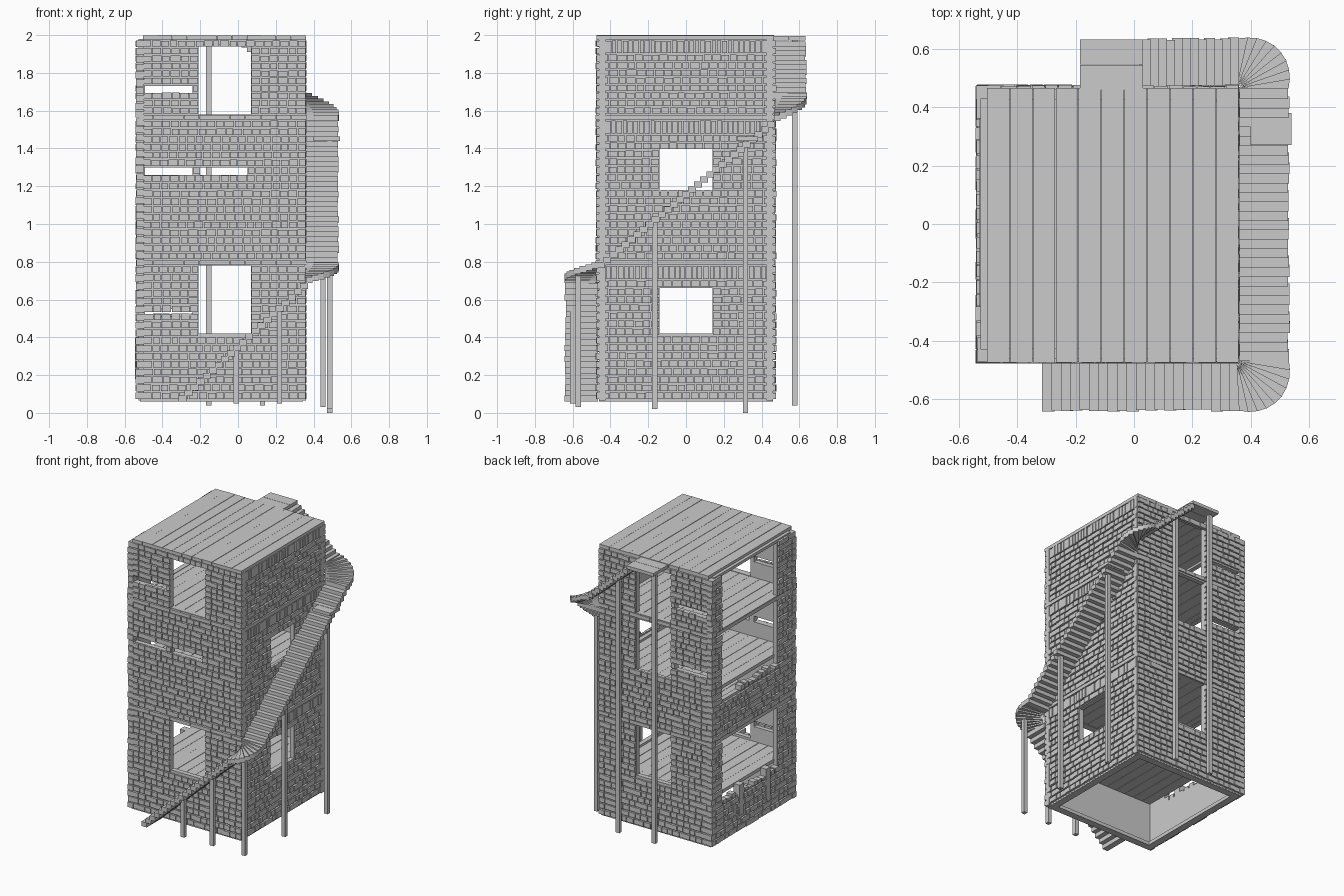
import bpy, bmesh, math, random

if "Cube" in bpy.data.objects:
    bpy.data.objects.remove(bpy.data.objects["Cube"])
random.seed(4)

X0, X1, Y0, Y1 = -0.54, 0.36, -0.475, 0.475
OUT = 0.018          # brick thickness
BACK = 0.03          # backing panel thickness


def finish(bm, name):
    bmesh.ops.recalc_face_normals(bm, faces=bm.faces)
    me = bpy.data.meshes.new(name)
    bm.to_mesh(me)
    bm.free()
    ob = bpy.data.objects.new(name, me)
    bpy.context.collection.objects.link(ob)
    return ob


def prism(bm, pts, z0, z1):
    lo = [bm.verts.new((x, y, z0)) for x, y in pts]
    hi = [bm.verts.new((x, y, z1)) for x, y in pts]
    bm.faces.new(lo)
    bm.faces.new(hi)
    n = len(pts)
    for i in range(n):
        j = (i + 1) % n
        bm.faces.new((lo[i], lo[j], hi[j], hi[i]))


def box(bm, x0, x1, y0, y1, z0, z1):
    prism(bm, [(x0, y0), (x1, y0), (x1, y1), (x0, y1)], z0, z1)


def spans(u0, u1, z, holes):
    """Solid intervals of a wall at height z."""
    out, at = [], u0
    for a, b, lo, hi in sorted(holes):
        if lo < z < hi:
            if a > at:
                out.append((at, a))
            at = max(at, b)
    if u1 > at:
        out.append((at, u1))
    return out


def wall_box(bm, side, u0, u1, d0, d1, z0, z1):
    """Box on a wall; d is the depth inward from the outer face."""
    if side == 'front':
        box(bm, u0, u1, Y0 + d0, Y0 + d1, z0, z1)
    elif side == 'back':
        box(bm, u0, u1, Y1 - d1, Y1 - d0, z0, z1)
    elif side == 'left':
        box(bm, X0 + d0, X0 + d1, u0, u1, z0, z1)
    else:
        box(bm, X1 - d1, X1 - d0, u0, u1, z0, z1)


STOREYS = [(0.07, 0.78), (0.81, 1.55), (1.58, 1.975)]


def wall(side, u0, u1, holes, soldier=False):
    # smooth inner panels
    bm = bmesh.new()
    zs = sorted({0.065, 1.98, *[h[2] for h in holes], *[h[3] for h in holes]})
    for lo, hi in zip(zs, zs[1:]):
        for a, b in spans(u0, u1, (lo + hi) / 2, holes):
            wall_box(bm, side, a, b, OUT - 0.004, OUT + BACK, lo, hi)
    finish(bm, side + "_wall_panels")
    # outer brick courses
    bm = bmesh.new()
    for z0, z1 in STOREYS:
        top = z1 - 0.075 if soldier else z1
        n = round((top - z0) / 0.041)
        rows = [(z0 + (top - z0) * i / n, z0 + (top - z0) * (i + 1) / n, 0.047) for i in range(n)]
        if soldier:
            rows.append((top, z1, 0.03))
        for lo, hi, w in rows:
            for a, b in spans(u0, u1, (lo + hi) / 2, holes):
                k = max(1, round((b - a) / w + random.uniform(-.5, .5)))
                cuts = [a] + [a + (b - a) * (i + random.uniform(-.12, .12)) / k for i in range(1, k)] + [b]
                for p, q in zip(cuts, cuts[1:]):
                    wall_box(bm, side, p + .002, q - .002, random.uniform(-.003, .004), OUT,
                             lo + .004, hi - random.uniform(.003, .006))
    finish(bm, side + "_wall_bricks")


# Walls with door, window and slit openings (u0, u1, z0, z1)
slits = [(-0.50, -0.24, z, z + 0.04) for z in (0.51, 1.26, 1.69)]
doors = [(-0.21, 0.07, 0.42, 0.78), (-0.21, 0.07, 1.58, 1.95)]
wall('front', -0.5, X1, slits + doors + [(-0.20, 0.05, 1.26, 1.30)])
wall('back', -0.5, X1, slits + doors + [(-0.21, 0.07, 1.17, 1.54)])
wall('right', Y0 + 0.02, Y1 - 0.02, [(-0.14, 0.14, 0.42, 0.66), (-0.14, 0.14, 1.17, 1.40)], True)
wall('left', Y0 + 0.045, Y1 - 0.045,
     [(-0.28, 0.36, 0.33, 0.78), (-0.28, 0.36, 1.07, 1.55), (-0.28, 0.36, 1.58, 1.96)])

# Corner quoins
bm = bmesh.new()
for cy in (Y0, Y1 - 0.045):
    for i in range(46):
        z = 0.07 + i * 0.0414
        j = random.uniform(-.003, .003)
        box(bm, X0 + j, X0 + 0.042, cy + j, cy + 0.045 + j, z + .003, z + .039)
finish(bm, "corner_quoins")

# Protruding bricks and broken parapet posts on the open side
bm = bmesh.new()
for y in (0.145, -0.155):
    box(bm, X0 - 0.004, X0 + 0.045, y - .025, y + .025, 0.18, 0.40)
for i in range(14):
    y = -0.28 + i * 0.049
    for z in (0.33, 1.07):
        if random.random() < .6:
            box(bm, X0, X0 + 0.045, y, y + .04, z, z + random.uniform(.015, .045))
finish(bm, "broken_parapet")

# Plank floors; the storey slabs show as bands outside
def planks(name, z0, z1, m, xa):
    bm = bmesh.new()
    n = 11
    for i in range(n):
        a = xa + (X1 - m - xa) * i / n
        b = xa + (X1 - m - xa) * (i + 1) / n
        box(bm, a + .001, b - .001, Y0 + m, Y1 - m - .008, z0, z1 + random.uniform(-.002, 0))
    finish(bm, name)


planks("lower_floor", 0.38, 0.405, 0.045, -0.5)
planks("middle_floor", 1.13, 1.155, 0.045, -0.5)
planks("first_storey_slab", 0.782, 0.808, -0.003, -0.53)
planks("second_storey_slab", 1.552, 1.578, -0.003, -0.53)
planks("roof_planks", 1.975, 2.0, 0.0, -0.505)

# Bottom rim beams
bm = bmesh.new()
box(bm, -0.52, 0.345, -0.46, -0.41, 0.06, 0.085)
box(bm, -0.52, 0.345, 0.41, 0.46, 0.06, 0.085)
box(bm, -0.52, -0.47, -0.41, 0.41, 0.06, 0.085)
box(bm, 0.295, 0.345, -0.41, 0.41, 0.06, 0.085)
finish(bm, "bottom_rim")

# Wrapping staircase
W, T = 0.17, 0.032


def j():
    return random.uniform(-.004, .004)


bm = bmesh.new()
n = 21
for i in range(n):
    x = -0.315 + 0.675 * i / n
    z = 0.092 + 0.625 * i / n
    box(bm, x, x + 0.042, -0.64 + j(), -0.465, z - T, z)
finish(bm, "front_stair_flight")

bm = bmesh.new()
n = 29
for i in range(n):
    y = -0.47 + 0.93 * i / n
    z = 0.80 + 0.77 * i / n
    box(bm, 0.35, 0.53 + j(), y, y + 0.042, z - T, z)
finish(bm, "right_stair_flight")

bm = bmesh.new()
n = 12
for i in range(n):
    x = 0.36 - 0.33 * i / n
    z = 1.70 + 0.29 * i / n
    box(bm, x - 0.038, x, 0.46, 0.635 + j(), z - T, z)
finish(bm, "back_stair_flight")


def fan(name, cy, a0, z0, z1, n=9):
    """Winder treads turning a corner."""
    bm = bmesh.new()
    for i in range(n):
        p = a0 + math.pi / 2 * i / n
        q = a0 + math.pi / 2 * (i + 1.15) / n
        z = z0 + (z1 - z0) * (i + .5) / n
        # squarish turn: stretch the radius towards the diagonal
        r = [W * (1 + .12 * abs(math.sin(2 * t))) for t in (p, q)]
        prism(bm, [(0.352 + .01 * math.cos(p), cy + .01 * math.sin(p)),
                   (0.36 + r[0] * math.cos(p), cy + r[0] * math.sin(p)),
                   (0.36 + r[1] * math.cos(q), cy + r[1] * math.sin(q))], z - T, z)
    finish(bm, name)


fan("front_corner_winders", -0.47, -math.pi / 2, 0.715, 0.80)
fan("back_corner_winders", 0.465, 0, 1.57, 1.70)

# Landings
bm = bmesh.new()
box(bm, -0.185, 0.03, 0.46, 0.545, 1.972, 1.995)
box(bm, -0.185, 0.03, 0.547, 0.632, 1.972, 1.995)
box(bm, 0.40, 0.54, 0.27, 0.38, 1.44, 1.462)
finish(bm, "stair_landings")

# Support posts: x, y, bottom, top
for i, (x, y, lo, hi) in enumerate([
        (-0.01, -0.60, 0.05, 0.345), (0.22, -0.60, 0.05, 0.55), (0.45, -0.57, 0.03, 0.73),
        (0.485, -0.165, 0.02, 1.03), (0.485, 0.315, 0.0, 1.445),
        (0.13, 0.575, 0.04, 1.87), (-0.155, 0.575, 0.04, 1.975)]):
    bm = bmesh.new()
    box(bm, x - .014, x + .014, y - .014, y + .014, lo, hi)
    finish(bm, f"support_post_{i + 1}")
